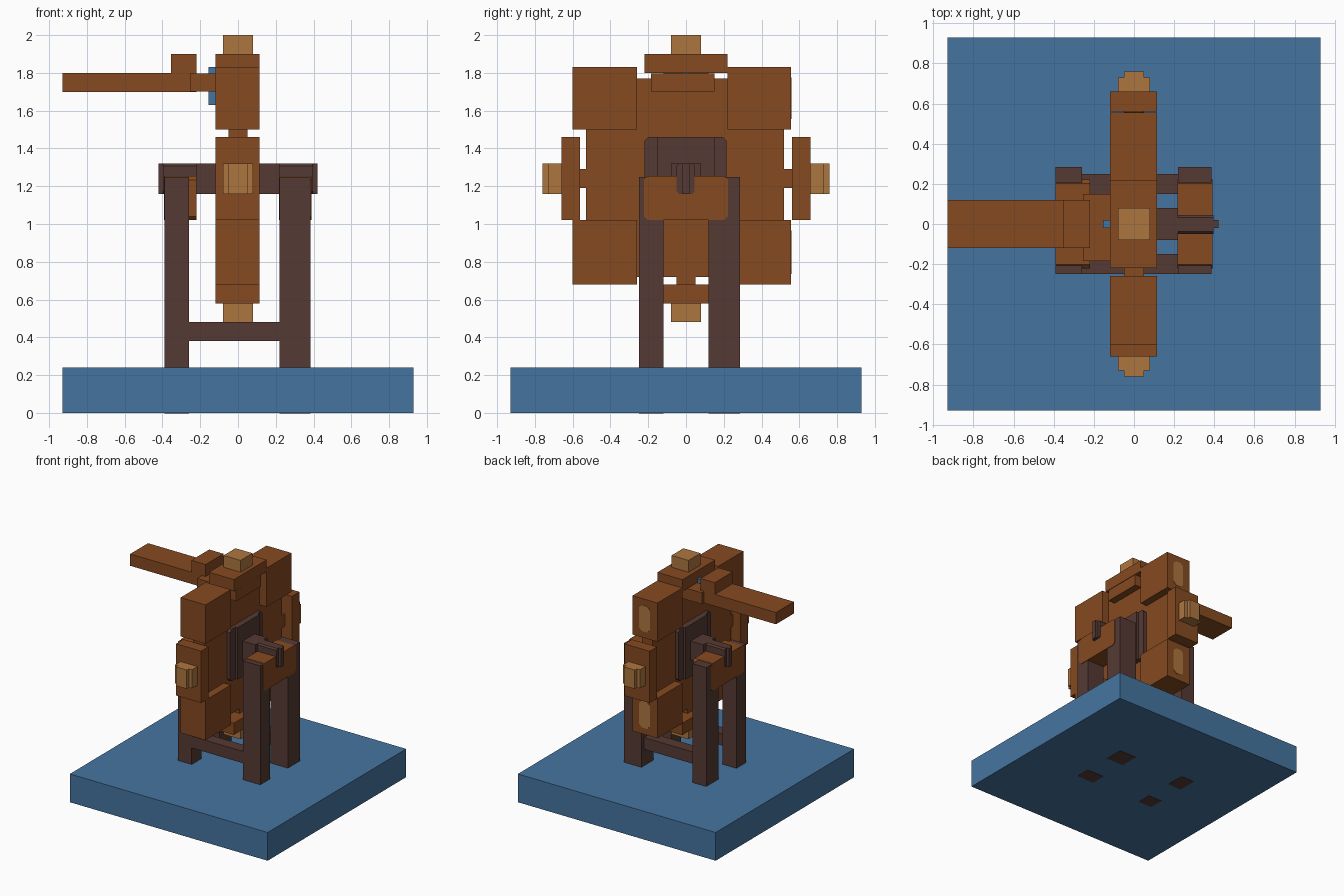
import bpy, bmesh

cube = bpy.data.objects.get("Cube")
if cube:
    bpy.data.objects.remove(cube, do_unlink=True)


def material(name, rgb):
    m = bpy.data.materials.new(name)
    m.use_nodes = True
    m.diffuse_color = (*rgb, 1)
    m.node_tree.nodes["Principled BSDF"].inputs["Base Color"].default_value = (*rgb, 1)
    return m


BROWN = material("brown wood", (0.238, 0.069, 0.015))
DARK = material("dark wood", (0.091, 0.042, 0.034))
LIGHT = material("light wood", (0.423, 0.181, 0.051))
BLUE = material("water blue", (0.060, 0.178, 0.352))


def box(name, mat, x, y, z, chamfer=0, axis=0):
    """Box from three ranges; chamfer cuts the edges running along one axis."""
    bm = bmesh.new()
    bmesh.ops.create_cube(bm, size=1)
    for v in bm.verts:
        for i, (a, b) in enumerate((x, y, z)):
            v.co[i] = a if v.co[i] < 0 else b
    if chamfer:
        edges = []
        for e in bm.edges:
            d = e.verts[0].co - e.verts[1].co
            if abs(d[axis]) > 0.99 * d.length:
                edges.append(e)
        bmesh.ops.bevel(bm, geom=edges, offset=chamfer, segments=1, affect='EDGES')
    me = bpy.data.meshes.new(name)
    bm.to_mesh(me)
    bm.free()
    me.materials.append(mat)
    ob = bpy.data.objects.new(name, me)
    bpy.context.collection.objects.link(ob)
    return ob


# Base and stand
box("base", BLUE, (-.93, .93), (-.93, .93), (0, .24))
for side, x in (("right", (-.39, -.26)), ("left", (.22, .385))):
    for end, y in (("front", (-.25, -.12)), ("back", (.12, .285))):
        box(f"{side}_{end}_leg", DARK, x, y, (-.002, 1.25))
for end, y in (("front", (-.25, -.15)), ("back", (.15, .25))):
    box(f"{end}_crossbar", DARK, (-.3, .3), y, (.38, .48))
for side, x in (("right", (-.392, -.22)), ("left", (.217, .39))):
    box(f"{side}_bearing", BROWN, x, (-.222, .222), (1.02, 1.254), .02)

# Axle with stepped ends
box("axle", DARK, (-.22, .22), (-.08, .08), (1.16, 1.32))
box("axle_end", DARK, (-.397, .397), (-.05, .045), (1.16, 1.32), .012)
box("axle_tip", DARK, (-.42, .42), (-.02, .02), (1.16, 1.32))

# Wheel core and hub
box("wheel_core", BROWN, (-.05, .05), (-.53, .52), (.72, 1.77))
box("hub_outer", DARK, (-.08, .08), (-.22, .215), (1.02, 1.46), .02)
box("hub_inner", DARK, (-.1, .1), (-.15, .15), (1.02, 1.46))

# Corner paddles, with peg ends showing on the back pair
for level, z in (("lower", (.68, 1.02)), ("upper", (1.5, 1.83))):
    box(f"{level}_front_paddle", BROWN, (-.12, .115), (-.6, -.26), z)
    box(f"{level}_back_paddle", BROWN, (-.12, .115), (.22, .555), z)
    box(f"{level}_peg", LIGHT, (-.05, .05), (.5, .558), (z[0] + .055, z[1] - .055), .025, 1)

# Side paddles with stepped caps
for end, s in (("front", -1), ("back", 1)):
    def span(a, b):
        return tuple(sorted((s * a, s * b)))
    box(f"{end}_paddle", BROWN, (-.12, .115), span(.56, .66), (1.02, 1.46))
    box(f"{end}_spoke", BROWN, (-.05, .05), span(.5, .57), (1.19, 1.29))
    box(f"{end}_cap", LIGHT, (-.08, .08), span(.65, .73), (1.16, 1.32))
    box(f"{end}_cap_tip", LIGHT, (-.05, .05), span(.72, .76), (1.16, 1.32))

# Top and bottom paddles
box("top_paddle", BROWN, (-.12, .115), (-.22, .22), (1.8, 1.9))
box("top_cap", LIGHT, (-.08, .08), (-.08, .08), (1.89, 2))
box("bottom_paddle", BROWN, (-.12, .115), (-.22, .22), (.58, .68))
box("bottom_spoke", BROWN, (-.05, .05), (-.05, .05), (.67, .73))
box("bottom_cap", LIGHT, (-.08, .08), (-.08, .08), (.48, .59))

# Water chute
box("chute", BROWN, (-.93, -.22), (-.12, .12), (1.7, 1.8))
box("chute_gate", BROWN, (-.355, -.22), (-.12, .12), (1.79, 1.9))
box("chute_spout", BROWN, (-.255, .113), (-.185, .15), (1.702, 1.798))
box("water_stream", BLUE, (-.155, -.11), (-.02, .02), (1.63, 1.83))
